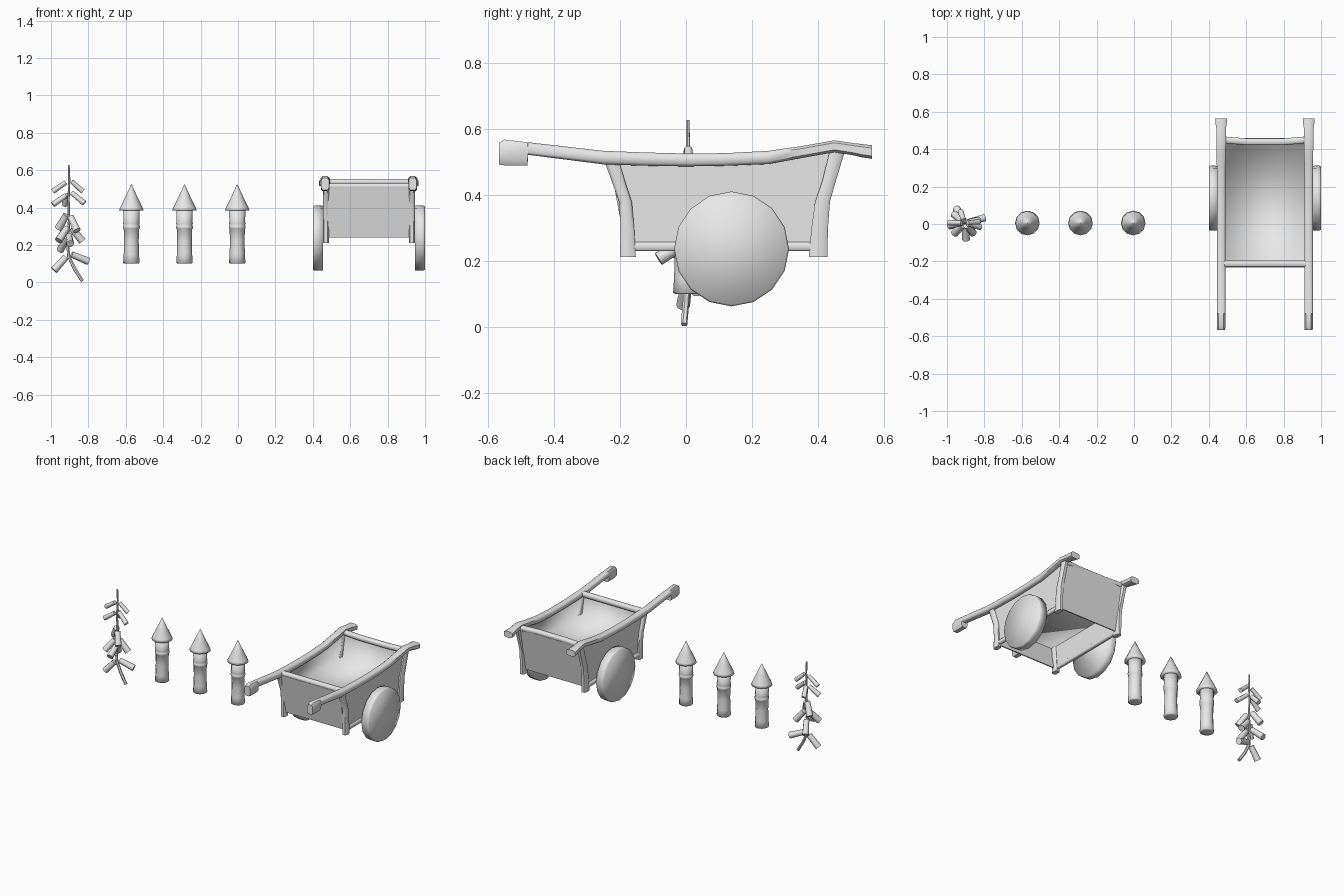
import bpy, bmesh, math
from mathutils import Vector

if "Cube" in bpy.data.objects:
    bpy.data.objects.remove(bpy.data.objects["Cube"])

grey = bpy.data.materials.new("plain_grey")
grey.diffuse_color = (0.8, 0.8, 0.8, 1)
grey.use_nodes = True
grey.node_tree.nodes["Principled BSDF"].inputs["Base Color"].default_value = grey.diffuse_color
CX = 0.70  # cart centre line


def finish(name, bm, angle=40):
    bmesh.ops.recalc_face_normals(bm, faces=bm.faces)
    me = bpy.data.meshes.new(name)
    bm.to_mesh(me)
    bm.free()
    me.materials.append(grey)
    ob = bpy.data.objects.new(name, me)
    bpy.context.collection.objects.link(ob)
    bpy.ops.object.select_all(action='DESELECT')
    ob.select_set(True)
    bpy.context.view_layer.objects.active = ob
    bpy.ops.object.shade_smooth_by_angle(angle=math.radians(angle))
    return ob


def skin(name, rings, angle=40):
    """Join rings of points into a closed skin."""
    bm = bmesh.new()
    vs = [[bm.verts.new(p) for p in r] for r in rings]
    n = len(vs[0])
    for a, b in zip(vs, vs[1:]):
        for i in range(n):
            j = (i + 1) % n
            bm.faces.new((a[i], a[j], b[j], b[i]))
    bm.faces.new(vs[0])
    bm.faces.new(vs[-1])
    return finish(name, bm, angle)


def beam(name, axis, sections, n=8, power=0.6, angle=50):
    """Rounded bar; each section is (position, a_min, a_max, b_min, b_max)."""
    rings = []
    full = math.cos(math.pi / n) ** power
    for t, a0, a1, b0, b1 in sections:
        ring = []
        for i in range(n):
            w = math.tau * (i + 0.5) / n
            c, s = math.cos(w), math.sin(w)
            p = [(a0 + a1) / 2 + math.copysign(abs(c) ** power, c) * (a1 - a0) / 2 / full,
                 (b0 + b1) / 2 + math.copysign(abs(s) ** power, s) * (b1 - b0) / 2 / full]
            p.insert(axis, t)
            ring.append(p)
        rings.append(ring)
    return skin(name, rings, angle)


def tube(name, points, radii, n=8, angle=50):
    """Round tube along a path."""
    pts = [Vector(p) for p in points]
    rings = []
    for k, p in enumerate(pts):
        d = (pts[min(k + 1, len(pts) - 1)] - pts[max(k - 1, 0)]).normalized()
        u = d.cross(Vector((0.31, 1, 0.17))).normalized()
        v = d.cross(u)
        rings.append([p + radii[k] * (u * math.cos(math.tau * i / n) + v * math.sin(math.tau * i / n))
                      for i in range(n)])
    return skin(name, rings, angle)


def slab(name, outline, offset):
    """Flat panel: outline pushed by an offset."""
    return skin(name, [outline, [tuple(Vector(p) + Vector(offset)) for p in outline]], 30)


# Cart rails with handle blocks: y, z bottom, z top, half width
rail = [(-.567, .493, .558, .021), (-.55, .49, .568, .023), (-.48, .49, .56, .023),
        (-.478, .522, .56, .023), (-.25, .493, .534, .023), (-.12, .489, .529, .023),
        (0, .487, .526, .023), (.12, .489, .527, .023), (.25, .494, .534, .023),
        (.36, .514, .55, .024), (.45, .53, .566, .025), (.51, .52, .557, .025),
        (.53, .515, .555, .029), (.563, .51, .551, .032)]
# Leg sections: z, y min, y max
front_leg = [(.212, -.20, -.152), (.30, -.198, -.157), (.38, -.203, -.164),
             (.44, -.224, -.184), (.51, -.25, -.205)]
back_leg = [(.212, .372, .428), (.30, .38, .43), (.38, .391, .436),
            (.44, .412, .453), (.545, .438, .485)]
# Side panel outline in y, z
side_yz = [(-.175, .245), (-.225, .51), (0, .505), (.25, .512), (.45, .545), (.395, .245)]

for s, side in ((-1, "left"), (1, "right")):
    x = CX + s * .234
    beam(side + "_rail", 1, [(y, x - h, x + h, a, b) for y, a, b, h in rail])
    lx = CX + s * .23
    for nm, leg in (("front_leg", front_leg), ("back_leg", back_leg)):
        beam(f"{side}_{nm}", 2, [(z, lx - .016, lx + .016, a, b) for z, a, b in leg])
    px = CX + s * .222
    slab(side + "_panel", [(px, y, z) for y, z in side_yz], (s * .008, 0, 0))
    beam(side + "_sill", 1, [(-.17, lx - .014, lx + .010, .23, .258),
                             (.39, lx - .014, lx + .010, .23, .258)])
    # Wheel: thick disc with softly shaded face
    rings = [[(CX + s * t, .138 + r * math.cos(math.tau * i / 16 + math.pi / 2),
               .237 + r * math.sin(math.tau * i / 16 + math.pi / 2)) for i in range(16)]
             for t, r in ((.246, .173), (.29, .174), (.30, .169))]
    skin(side + "_wheel", rings, 180)

# End panels and cross bars
x0, x1 = CX - .222, CX + .222
for nm, (ya, za), (yb, zb), d in (("front_panel", (-.175, .24), (-.225, .51), -.008),
                                  ("back_panel", (.395, .24), (.452, .53), .008)):
    slab(nm, [(x0, ya, za), (x1, ya, za), (x1, yb, zb), (x0, yb, zb)], (0, d, 0))
beam("front_bar", 0, [(x, -.23, -.195, .497, .53) for x in (x0, CX, x1)])
beam("back_bar", 0, [(x, .432 - b, .468 - b, .522, .553) for x, b in
                     ((x0, 0), (CX - .1, .01), (CX + .1, .01), (x1, 0))])

# Raised bed: flat floor running up into the walls, softly shaded, open underneath
bm = bmesh.new()
e = .001
top = [bm.verts.new(p) for p in ((x0 + e, -.219, .50), (x1 - e, -.219, .50),
                                 (x1 - e, .446, .52), (x0 + e, .446, .52))]
low = [bm.verts.new(p) for p in ((x0 + e, -.200, .385), (x1 - e, -.200, .385),
                                 (x1 - e, .422, .385), (x0 + e, .422, .385))]
for i in range(4):
    j = (i + 1) % 4
    bm.faces.new((low[i], low[j], top[j], top[i]))
bm.faces.new(low)
finish("bed", bm, 180)

# Rockets: lathed bodies with a neck ring, plus pointed caps
body = [(.10, .036), (.104, .044), (.15, .041), (.22, .039), (.285, .041), (.29, .045),
        (.301, .045), (.306, .041), (.315, .045), (.325, .042), (.39, .044)]
cap = [(.386, .03), (.384, .066), (.40, .060), (.46, .031), (.525, .001)]
for k, x in enumerate((-.57, -.286, -.004)):
    for nm, prof in (("rocket_body", body), ("rocket_cap", cap)):
        skin(f"{nm}_{k + 1}", [[(x + r * math.cos(math.tau * i / 12), .005 + r * math.sin(math.tau * i / 12), z)
                                for i in range(12)] for z, r in prof], 180)

# Firecracker string
tube("fuse_string", [(-.905, .006, .627), (-.902, .006, .55), (-.906, .005, .45), (-.903, .005, .33),
                     (-.912, .003, .22), (-.905, .002, .14), (-.875, 0, .075), (-.832, -.006, .008)],
     [.005, .006, .006, .007, .008, .009, .010, .010], 6)

# Firecrackers fanned around the string: angle, start height, length, radius, drop
crackers = [(178, .535, .085, .015, .7), (5, .54, .08, .015, .9),
            (190, .465, .085, .016, .7), (345, .48, .09, .016, .8), (110, .47, .075, .016, 1.1),
            (140, .36, .09, .022, 1.3), (310, .35, .09, .022, 1.4), (225, .29, .09, .022, 1.1),
            (10, .29, .09, .022, 1.2), (275, .25, .085, .021, .6), (120, .24, .10, .021, .9),
            (190, .135, .095, .021, 1.1), (15, .15, .10, .021, .4)]
for k, (deg, z, length, r, drop) in enumerate(crackers):
    w = math.radians(deg)
    d = Vector((math.cos(w), math.sin(w), -drop)).normalized()
    a = Vector((-.905, .005, z)) + Vector((math.cos(w), math.sin(w), 0)) * .016
    tube(f"firecracker_{k + 1}", [a, a + d * length * .5, a + d * length], [r * .85, r * .9, r], 8)
